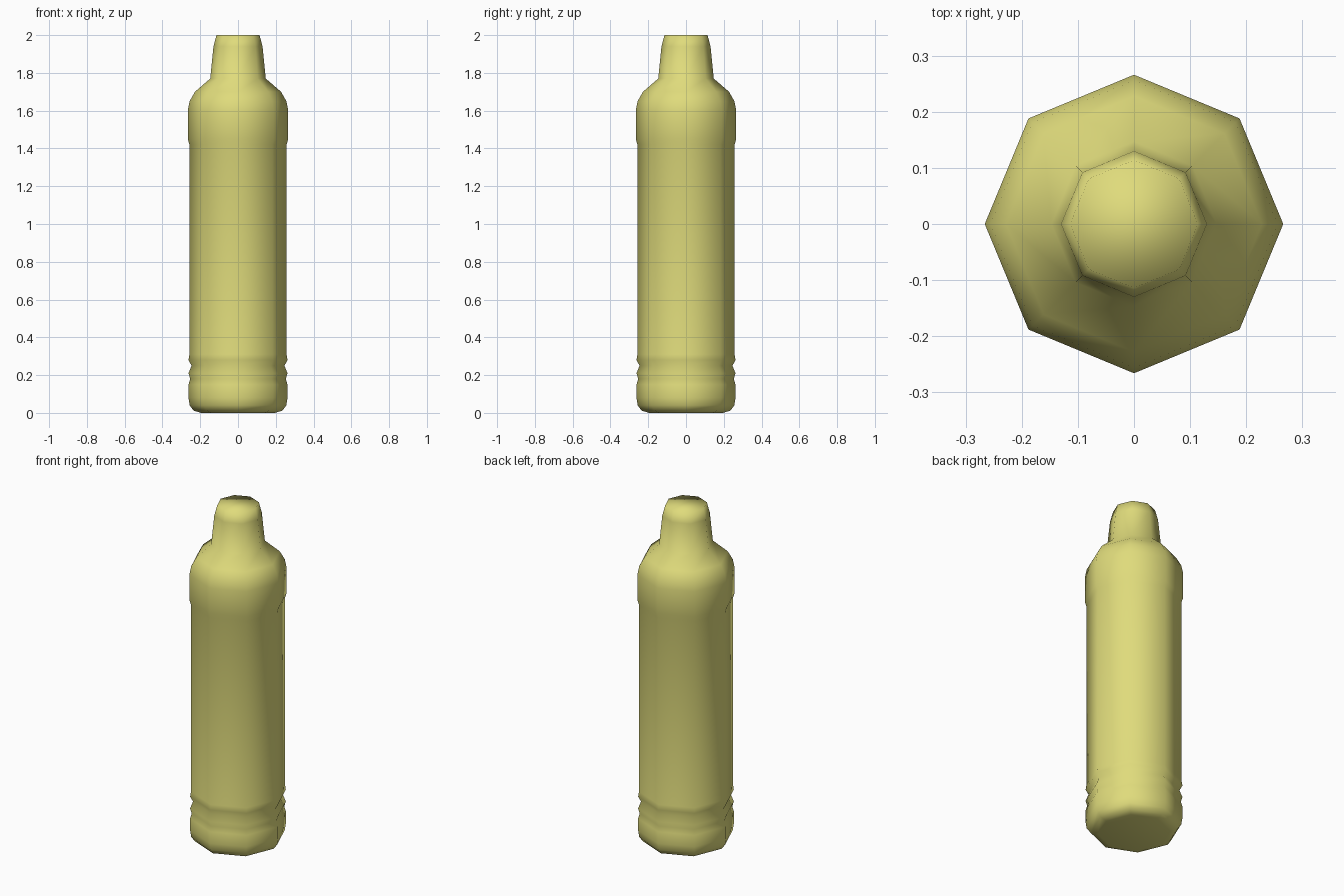
import bpy, bmesh, math

if "Cube" in bpy.data.objects:
    bpy.data.objects.remove(bpy.data.objects["Cube"])

SIDES = 8
# bottle outline from base to mouth: (radius, height)
PROFILE = [
    (0.195, 0.0), (0.235, 0.012), (0.256, 0.04), (0.262, 0.08),   # rounded foot
    (0.262, 0.15), (0.253, 0.18), (0.262, 0.21), (0.246, 0.25),   # grip rings
    (0.262, 0.28), (0.257, 0.31),
    (0.257, 1.42), (0.266, 1.45), (0.266, 1.60),                  # body and collar
    (0.256, 1.65), (0.228, 1.70), (0.147, 1.77),                  # shoulder
    (0.130, 1.94), (0.114, 2.0),                                  # neck
]

plastic = bpy.data.materials.new("pale yellow plastic")
plastic.diffuse_color = (0.74, 0.71, 0.20, 1)
plastic.use_nodes = True
plastic.node_tree.nodes["Principled BSDF"].inputs["Base Color"].default_value = plastic.diffuse_color

# lathe the outline around z
bm = bmesh.new()
rings = []
for r, z in PROFILE:
    rings.append([bm.verts.new((r * math.cos(2 * math.pi * i / SIDES),
                                r * math.sin(2 * math.pi * i / SIDES), z))
                  for i in range(SIDES)])
for low, high in zip(rings, rings[1:]):
    for i in range(SIDES):
        j = (i + 1) % SIDES
        bm.faces.new((low[i], low[j], high[j], high[i]))

# base and top caps
bm.faces.new(rings[0][::-1])
bm.faces.new(rings[-1])
for f in bm.faces:
    f.smooth = True

mesh = bpy.data.meshes.new("bottle")
bm.to_mesh(mesh)
bm.free()
mesh.materials.append(plastic)
bpy.context.collection.objects.link(bpy.data.objects.new("bottle", mesh))
